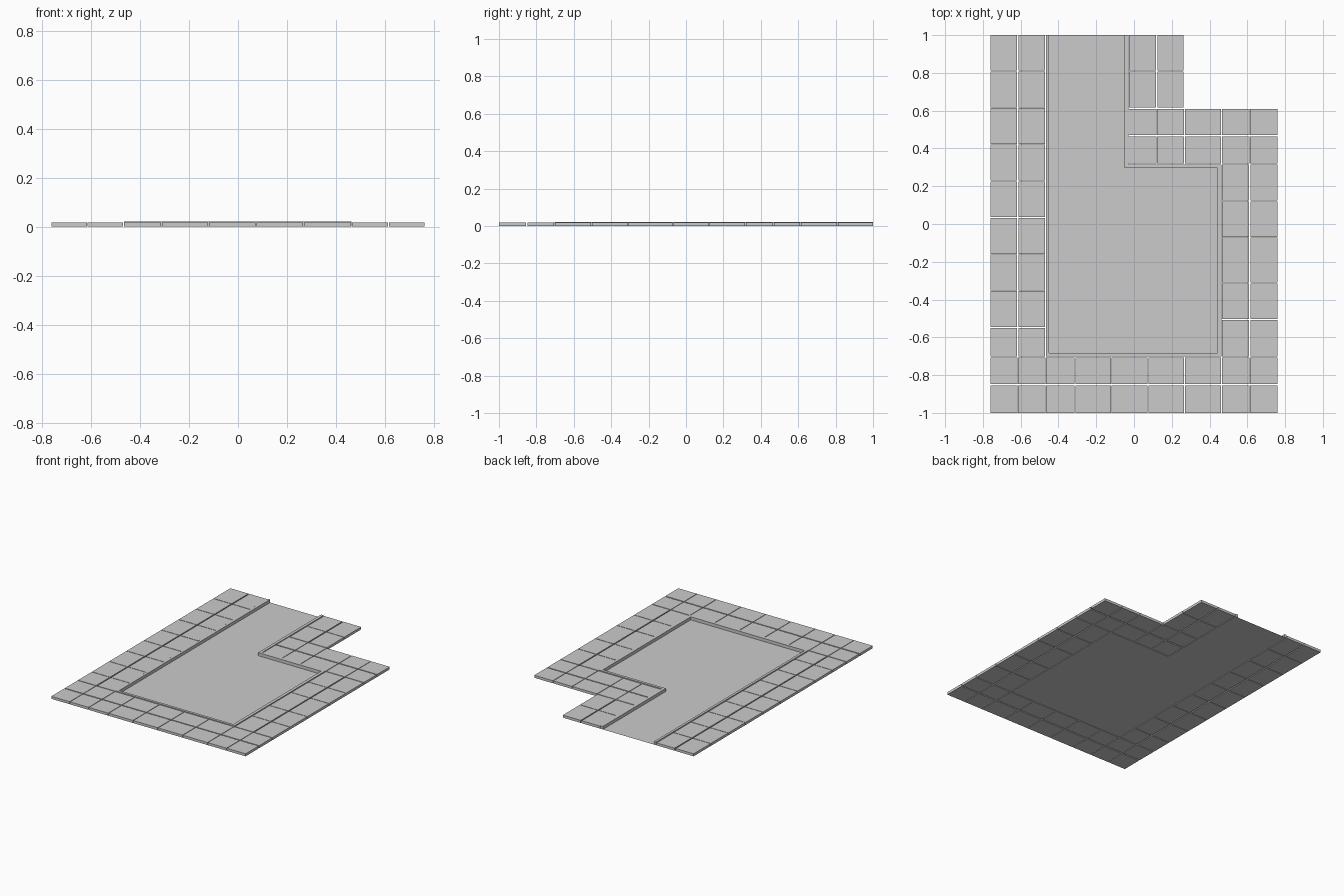
import bpy, bmesh

if "Cube" in bpy.data.objects:
    bpy.data.objects.remove(bpy.data.objects["Cube"])

TOP = 0.018        # paving height
RIM = 0.022        # rim height
WIDE, NARROW = 0.004, 0.002   # half widths of the joints


def finish(bm, name):
    bmesh.ops.recalc_face_normals(bm, faces=bm.faces)
    mesh = bpy.data.meshes.new(name)
    bm.to_mesh(mesh)
    bm.free()
    ob = bpy.data.objects.new(name, mesh)
    bpy.context.collection.objects.link(ob)
    return ob


def spans(cuts, half):
    """Intervals between cuts, shrunk by the joint except at the outer rim."""
    outer = (-0.76, 0.76, -1.0, 1.0)
    for a, b in zip(cuts, cuts[1:]):
        yield (a if a in outer else a + half, b if b in outer else b - half)


def paving(name, xs, ys, hx, hy):
    bm = bmesh.new()
    for x0, x1 in spans(xs, hx):
        for y0, y1 in spans(ys, hy):
            r = bmesh.ops.create_cube(bm, size=1)
            bmesh.ops.scale(bm, vec=(x1 - x0, y1 - y0, TOP), verts=r['verts'])
            bmesh.ops.translate(bm, vec=((x0 + x1) / 2, (y0 + y1) / 2, TOP / 2),
                                verts=r['verts'])
    return finish(bm, name)


# Paving slabs around the basin
paving("left_paving", [-0.76, -0.615, -0.467],
       [-0.703, -0.548, -0.354, -0.16, 0.034, 0.228, 0.422, 0.615, 0.81, 1.0],
       WIDE, NARROW)
paving("front_paving",
       [-0.76, -0.615, -0.467, -0.313, -0.12, 0.074, 0.268, 0.463, 0.613, 0.76],
       [-1.0, -0.852, -0.703], NARROW, WIDE)
paving("right_paving", [0.463, 0.613, 0.76],
       [-0.703, -0.505, -0.312, -0.07, 0.122, 0.317], WIDE, NARROW)
paving("step_paving", [-0.03, 0.12, 0.267, 0.463, 0.613, 0.76],
       [0.317, 0.466, 0.614], NARROW, WIDE)
paving("back_paving", [-0.03, 0.12, 0.267], [0.614, 0.81, 1.0], WIDE, NARROW)

# Raised rim following the basin edge, open at the back
outer = [(-0.466, 1), (-0.466, -0.702), (0.463, -0.702),
         (0.463, 0.315), (-0.03, 0.315), (-0.03, 1)]
inner = [(-0.449, 1), (-0.449, -0.684), (0.442, -0.684),
         (0.442, 0.296), (-0.05, 0.296), (-0.05, 1)]
bm = bmesh.new()
rings = [[bm.verts.new((*p, z)) for p in path]
         for path, z in ((outer, 0), (outer, RIM), (inner, RIM), (inner, 0))]
for k in range(4):
    a, b = rings[k], rings[(k + 1) % 4]
    for i in range(len(outer) - 1):
        bm.faces.new((a[i], a[i + 1], b[i + 1], b[i]))
for i in (0, -1):
    bm.faces.new([r[i] for r in rings])
finish(bm, "basin_rim")

# Flat darker basin floor
bm = bmesh.new()
bm.faces.new([bm.verts.new((x, y, 0.0)) for x, y in inner])
floor = finish(bm, "basin_floor")
if floor.data.polygons[0].normal.z < 0:
    floor.data.flip_normals()
mat = bpy.data.materials.new("floor_grey")
mat.diffuse_color = (0.55, 0.55, 0.55, 1)
mat.use_nodes = True
mat.node_tree.nodes["Principled BSDF"].inputs["Base Color"].default_value = mat.diffuse_color
floor.data.materials.append(mat)
